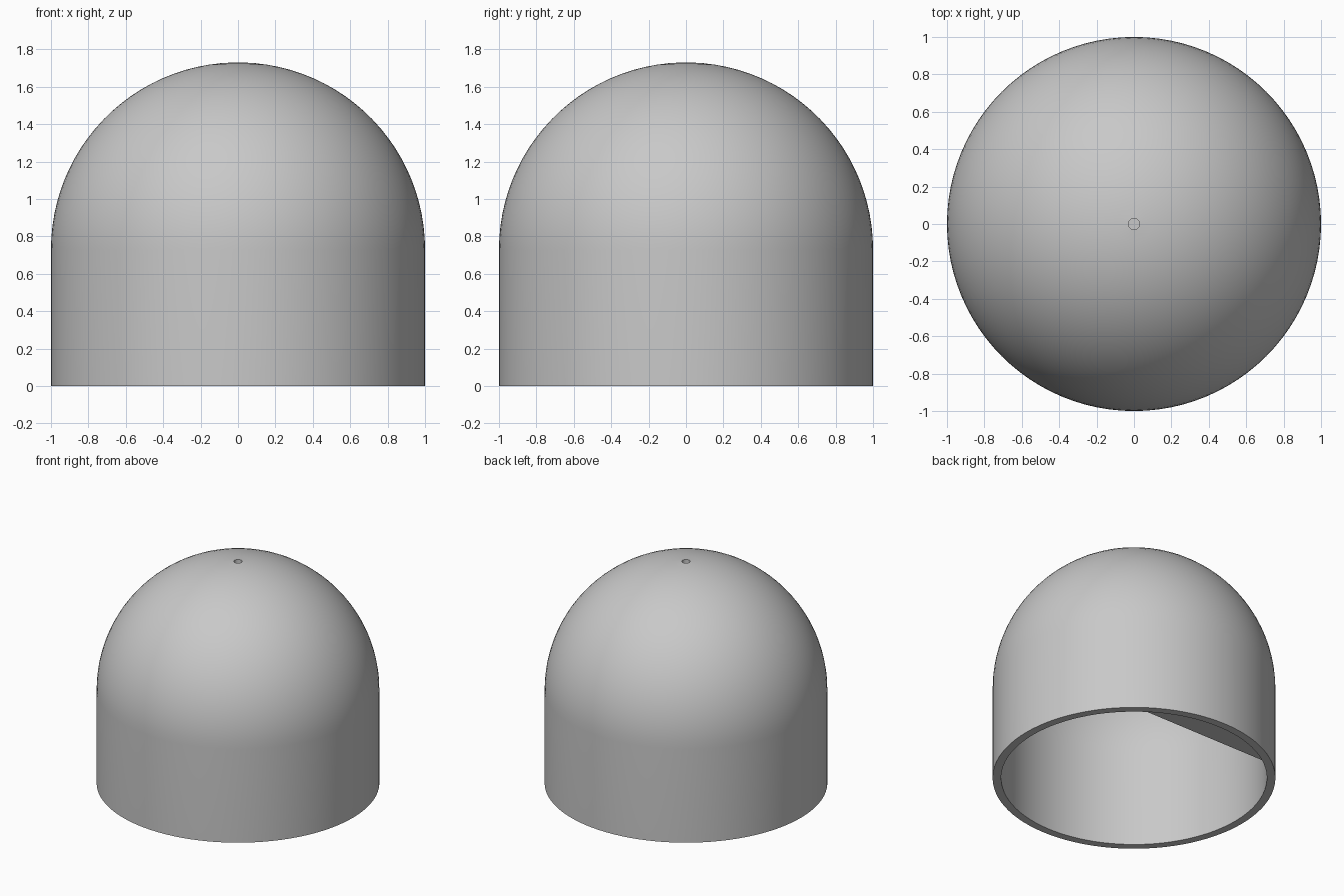
import bpy, bmesh
from math import sin, cos, asin, pi, radians

cube = bpy.data.objects.get("Cube")
if cube:
    bpy.data.objects.remove(cube, do_unlink=True)

SEGMENTS = 96
OUTER, INNER = 1.0, 0.94
SPRING = 0.73            # height where the dome starts
HOLE, HOLE_DEPTH = 0.03, 0.04
FLAT_Y, FLAT_Z = 0.67, 0.08

grey = bpy.data.materials.new("plain grey")
grey.use_nodes = True
colour = (0.58, 0.58, 0.58, 1)
grey.diffuse_color = colour
grey.node_tree.nodes["Principled BSDF"].inputs["Base Color"].default_value = colour


def dome_arc(radius, stop_radius=0.0, steps=24):
    """Quarter arc from the springing line up to stop_radius from the axis."""
    end = pi / 2 - asin(stop_radius / radius)
    return [(radius * cos(end * i / steps), SPRING + radius * sin(end * i / steps))
            for i in range(steps + 1)]


def lathe(bm, profile):
    """Revolve (radius, height) points about z."""
    verts = [bm.verts.new((r, 0, z)) for r, z in profile]
    edges = [bm.edges.new(pair) for pair in zip(verts, verts[1:])]
    bmesh.ops.spin(bm, geom=verts + edges, axis=(0, 0, 1), cent=(0, 0, 0),
                   angle=2 * pi, steps=SEGMENTS, use_duplicate=False)
    bmesh.ops.remove_doubles(bm, verts=bm.verts, dist=0.0001)
    bmesh.ops.dissolve_degenerate(bm, edges=bm.edges, dist=0.0001)


def finish(bm, name):
    bmesh.ops.recalc_face_normals(bm, faces=bm.faces)
    mesh = bpy.data.meshes.new(name)
    bm.to_mesh(mesh)
    bm.free()
    mesh.materials.append(grey)
    obj = bpy.data.objects.new(name, mesh)
    bpy.context.collection.objects.link(obj)
    bpy.ops.object.select_all(action="DESELECT")
    obj.select_set(True)
    bpy.context.view_layer.objects.active = obj
    bpy.ops.object.shade_smooth_by_angle(angle=radians(30))


# Domed shell: blind hole, outside, rim, then the inside
bm = bmesh.new()
outside = dome_arc(OUTER, HOLE)[::-1]
floor = outside[0][1] - HOLE_DEPTH
lathe(bm, [(0, floor), (HOLE, floor)] + outside
      + [(OUTER, 0), (INNER, 0)] + dome_arc(INNER))
finish(bm, "domed_cap")

# Flat on the back of the bore, fitted to the inside of the shell
bm = bmesh.new()
fit = INNER + 0.01
lathe(bm, [(0, FLAT_Z), (fit, FLAT_Z)] + dome_arc(fit))
cut = bmesh.ops.bisect_plane(bm, geom=bm.verts[:] + bm.edges[:] + bm.faces[:],
                             plane_co=(0, FLAT_Y, 0), plane_no=(0, 1, 0), clear_inner=True)
rim = [e for e in cut["geom_cut"] if isinstance(e, bmesh.types.BMEdge)]
bmesh.ops.contextual_create(bm, geom=rim)
finish(bm, "bore_flat")
